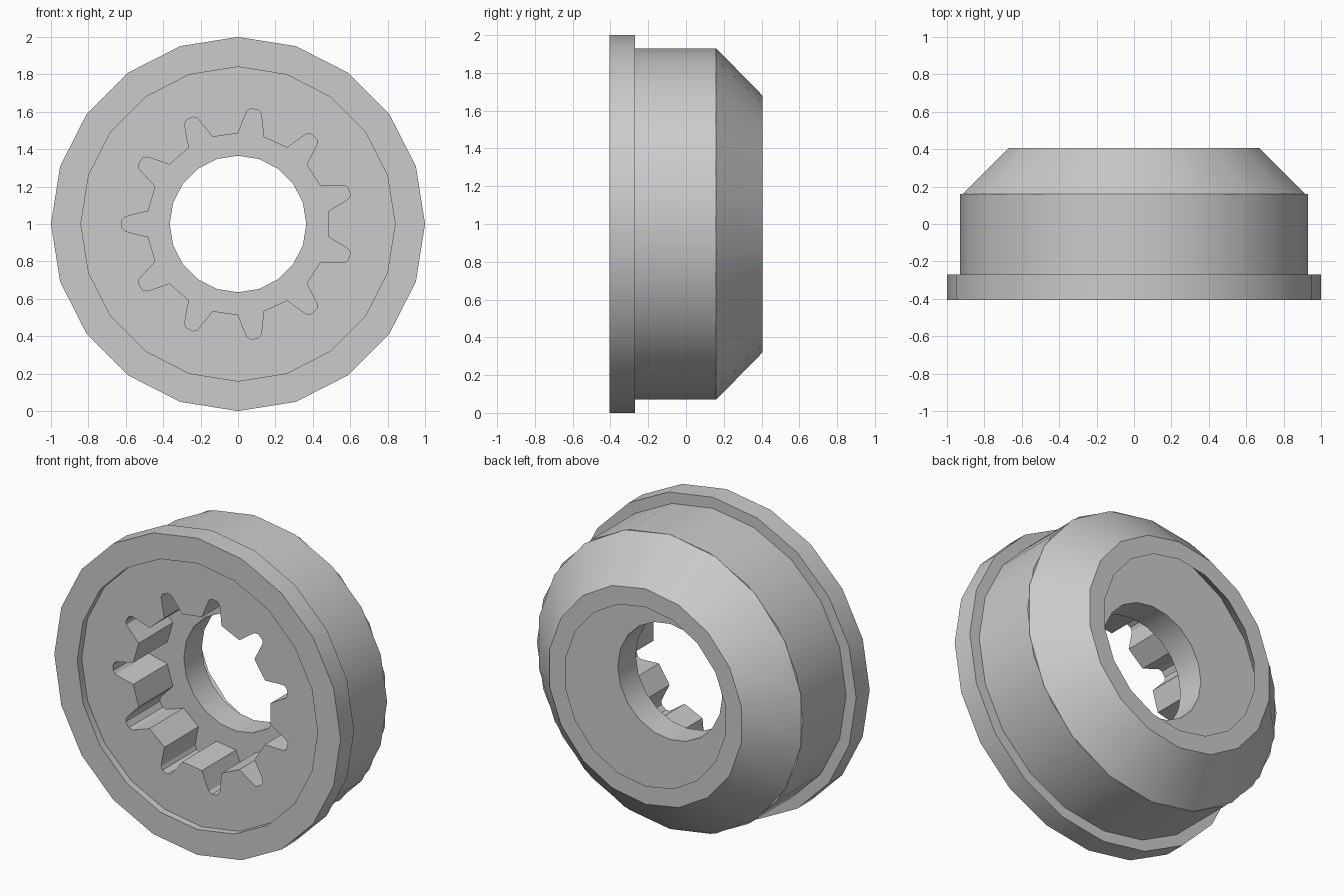
import bpy, bmesh
from math import sin, cos, pi, radians

cube = bpy.data.objects.get("Cube")
if cube:
    bpy.data.objects.remove(cube, do_unlink=True)

grey = bpy.data.materials.new("plain grey")
grey.use_nodes = True
COLOR = (0.6, 0.6, 0.6, 1)
grey.diffuse_color = COLOR
grey.node_tree.nodes["Principled BSDF"].inputs["Base Color"].default_value = COLOR


def ring(bm, r, y, sides):
    """Regular polygon around the y axis with a vertex straight up."""
    return [bm.verts.new((r * sin(2 * pi * i / sides), y, 1 + r * cos(2 * pi * i / sides)))
            for i in range(sides)]


def gear_ring(bm, y, slots=11):
    """Outline of the splined bore: tapered slots joined by straight lands."""
    flank = [(0.485, 8.2), (0.565, 5), (0.605, 3.6), (0.62, 1.8)]
    outline = [(r, -a) for r, a in flank] + [(r, a) for r, a in reversed(flank)]
    verts = []
    for k in range(slots):
        for r, a in outline:
            t = pi + 2 * pi * k / slots + radians(a)
            verts.append(bm.verts.new((r * cos(t), y, 1 + r * sin(t))))
    return verts


def wall(bm, a, b):
    n = len(a)
    for i in range(n):
        j = (i + 1) % n
        bm.faces.new((a[i], a[j], b[j], b[i]))


def flat_ring(bm, outer, inner):
    """Flat face between two outlines with different vertex counts."""
    edges = []
    for loop in (outer, inner):
        for i, v in enumerate(loop):
            w = loop[(i + 1) % len(loop)]
            edges.append(bm.edges.get((v, w)) or bm.edges.new((v, w)))
    bmesh.ops.triangle_fill(bm, edges=edges, use_beauty=True, normal=(0, -1, 0))


def finish(bm, name):
    bmesh.ops.recalc_face_normals(bm, faces=bm.faces)
    mesh = bpy.data.meshes.new(name)
    bm.to_mesh(mesh)
    bm.free()
    mesh.materials.append(grey)
    obj = bpy.data.objects.new(name, mesh)
    bpy.context.collection.objects.link(obj)
    bpy.ops.object.select_all(action="DESELECT")
    obj.select_set(True)
    bpy.context.view_layer.objects.active = obj
    bpy.ops.object.shade_smooth_by_angle(angle=radians(30))


# Flanged body: shallow front recess, splined bore, round through hole
bm = bmesh.new()
profile = [(0.84, -0.36), (0.84, -0.405), (1, -0.405), (1, -0.27),
           (0.93, -0.27), (0.93, 0.16), (0.365, 0.16), (0.365, -0.02)]
rings = [ring(bm, r, y, 20) for r, y in profile]
for a, b in zip(rings, rings[1:]):
    wall(bm, a, b)
gear_front, gear_back = gear_ring(bm, -0.36), gear_ring(bm, -0.02)
wall(bm, gear_front, gear_back)
flat_ring(bm, rings[0], gear_front)
flat_ring(bm, gear_back, rings[-1])
finish(bm, "flanged_body")

# Hollow tapered collar on the back
bm = bmesh.new()
profile = [(0.93, 0.16), (0.68, 0.405), (0.565, 0.405), (0.80, 0.16)]
rings = [ring(bm, r, y, 18) for r, y in profile]
for a, b in zip(rings, rings[1:] + rings[:1]):
    wall(bm, a, b)
finish(bm, "tapered_collar")
